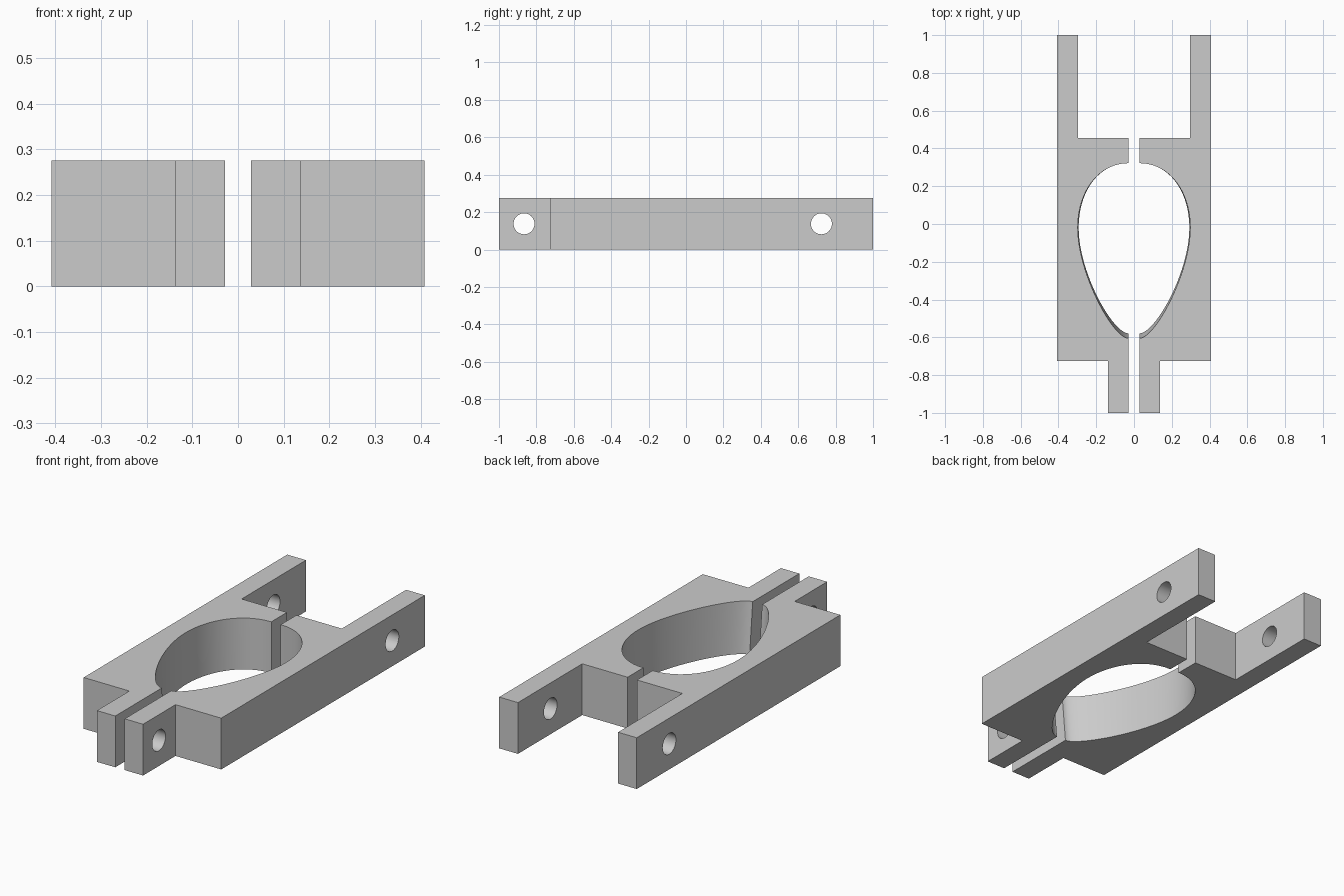
import bpy, bmesh, math
from mathutils import Vector
from mathutils.geometry import interpolate_bezier

if "Cube" in bpy.data.objects:
    bpy.data.objects.remove(bpy.data.objects["Cube"], do_unlink=True)

HEIGHT = 0.275
GAP, TAB, ARM, SIDE = 0.028, 0.137, 0.297, 0.408   # x of the steps
BACK, FRONT = 0.455, -0.725                        # y ends of the body

grey = bpy.data.materials.new("plain grey")
grey.use_nodes = True
grey.diffuse_color = (0.6, 0.6, 0.6, 1)
grey.node_tree.nodes["Principled BSDF"].inputs["Base Color"].default_value = grey.diffuse_color


def egg(width, tip):
    """Half of the egg opening, from its back to its pointed front."""
    rear = [(GAP, 0.322), (0.19, 0.322), (width, 0.17), (width, -0.02)]
    nose = [(width, -0.02), (width, -0.26), (0.11, tip), (GAP, tip + 0.003)]
    curves = [interpolate_bezier(*[Vector((x, y, 0)) for x, y in c], 25) for c in (rear, nose)]
    return [(p.x, p.y) for p in curves[0] + curves[1][1:]]


def clamp_half(name, side):
    """One half of the clamp: outline at two heights, with a tapered opening."""
    outer = [(GAP, -1), (TAB, -1), (TAB, FRONT), (SIDE, FRONT), (SIDE, 1),
             (ARM, 1), (ARM, BACK), (GAP, BACK)]
    bm = bmesh.new()
    rings = []
    for z, opening in ((0, egg(0.293, -0.582)), (HEIGHT, egg(0.298, -0.608))):
        rings.append([bm.verts.new((side * x, y, z)) for x, y in outer + opening])
    low, high = rings
    for ring in rings:
        bm.faces.new(ring)
    for i in range(len(low)):
        j = (i + 1) % len(low)
        bm.faces.new((low[i], low[j], high[j], high[i]))
    bmesh.ops.recalc_face_normals(bm, faces=bm.faces)
    mesh = bpy.data.meshes.new(name)
    bm.to_mesh(mesh)
    bm.free()
    mesh.materials.append(grey)
    half = bpy.data.objects.new(name, mesh)
    bpy.context.collection.objects.link(half)
    return half


def bolt_cutter(name, y):
    bpy.ops.mesh.primitive_cylinder_add(vertices=48, radius=0.056, depth=1.2,
                                        location=(0, y, HEIGHT / 2),
                                        rotation=(0, math.pi / 2, 0))
    cutter = bpy.context.object
    cutter.name = name
    cutter.data.materials.append(grey)
    cutter.hide_render = True
    return cutter


cutters = [bolt_cutter("front_bolt_cutter", -0.866), bolt_cutter("back_bolt_cutter", 0.724)]

# Two mirrored halves with bolt holes through the tabs and arms
for name, side in (("left_clamp_half", 1), ("right_clamp_half", -1)):
    half = clamp_half(name, side)
    bpy.ops.object.select_all(action='DESELECT')
    half.select_set(True)
    bpy.context.view_layer.objects.active = half
    for cutter in cutters:
        mod = half.modifiers.new("bolt_hole", 'BOOLEAN')
        mod.object = cutter
        mod.operation = 'DIFFERENCE'
        mod.solver = 'EXACT'
        bpy.ops.object.modifier_apply(modifier=mod.name)
    bpy.ops.object.shade_smooth_by_angle(angle=math.radians(30))

for cutter in cutters:
    bpy.data.objects.remove(cutter, do_unlink=True)
